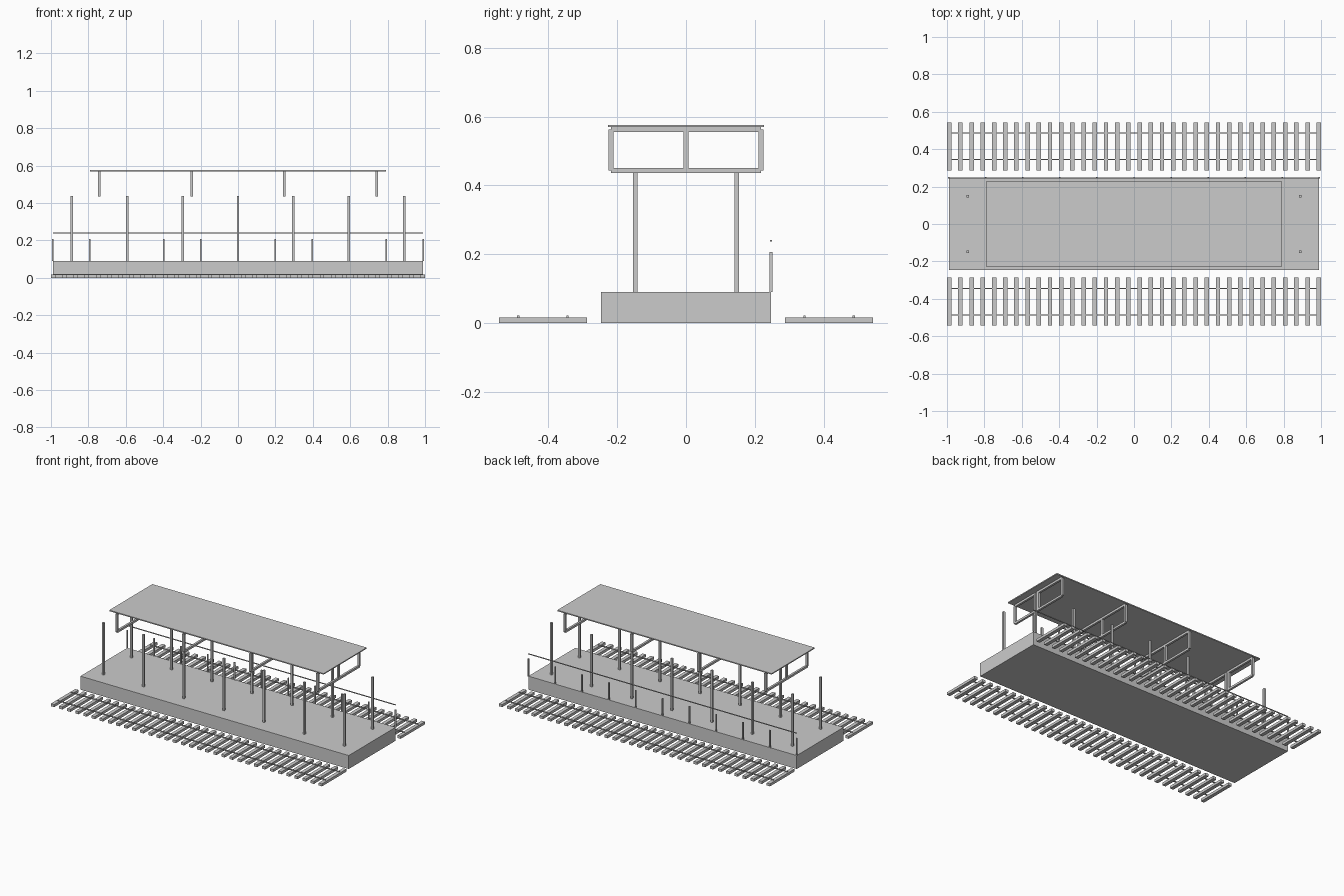
import bpy
import bmesh
from mathutils import Matrix, Vector

if "Cube" in bpy.data.objects:
    bpy.data.objects.remove(bpy.data.objects["Cube"])


def build(name, boxes):
    """One object from axis-aligned boxes given as (min corner, max corner)."""
    bm = bmesh.new()
    for lo, hi in boxes:
        lo, hi = Vector(lo), Vector(hi)
        m = Matrix.Translation((lo + hi) / 2) @ Matrix.Diagonal((*(hi - lo), 1))
        bmesh.ops.create_cube(bm, size=1, matrix=m)
    mesh = bpy.data.meshes.new(name)
    bm.to_mesh(mesh)
    bm.free()
    obj = bpy.data.objects.new(name, mesh)
    bpy.context.collection.objects.link(obj)
    return obj


def post(x, y, z0, z1, w):
    h = w / 2
    return (x - h, y - h, z0), (x + h, y + h, z1)


def beam_y(x, y0, y1, z, w):
    h = w / 2
    return (x - h, y0, z - h), (x + h, y1, z + h)


DECK = 0.09

# Platform slab and canopy roof
build("platform", [((-0.99, -0.247, 0), (0.99, 0.247, DECK))])
build("canopy_roof", [((-0.791, -0.227, 0.569), (0.791, 0.227, 0.576))])

# Two rows of canopy pillars
build("pillars", [post(i * 0.2965, y, DECK, 0.437, 0.013)
                  for i in range(-3, 4) for y in (-0.148, 0.148)])

# Rectangular frames hanging under the roof
LOW, HIGH, SIDE, BAR = 0.443, 0.562, 0.218, 0.014
for n, x in enumerate((-0.741, -0.247, 0.247, 0.741), 1):
    build(f"roof_frame_{n}",
          [beam_y(x, -SIDE, SIDE, z, BAR) for z in (LOW, HIGH)]
          + [post(x, y, LOW, HIGH, BAR) for y in (-SIDE, 0, SIDE)])

# Fence along the back edge
build("fence_posts", [post(i * 0.198, 0.247, DECK, 0.207, 0.008)
                      for i in range(-5, 6)])
build("fence_rail", [((-0.99, 0.2445, 0.2365), (0.99, 0.2495, 0.2415))])

# Railway track on each side
for side, s in (("front", -1), ("back", 1)):
    a, b = sorted((s * 0.287, s * 0.543))
    xs = [-0.988 + i * 1.976 / 33 for i in range(34)]
    build(f"{side}_sleepers",
          [((x - 0.012, a, 0), (x + 0.012, b, 0.017)) for x in xs])
    build(f"{side}_rails",
          [((-0.99, s * y - 0.003, 0.016), (0.99, s * y + 0.003, 0.022))
           for y in (0.344, 0.487)])
